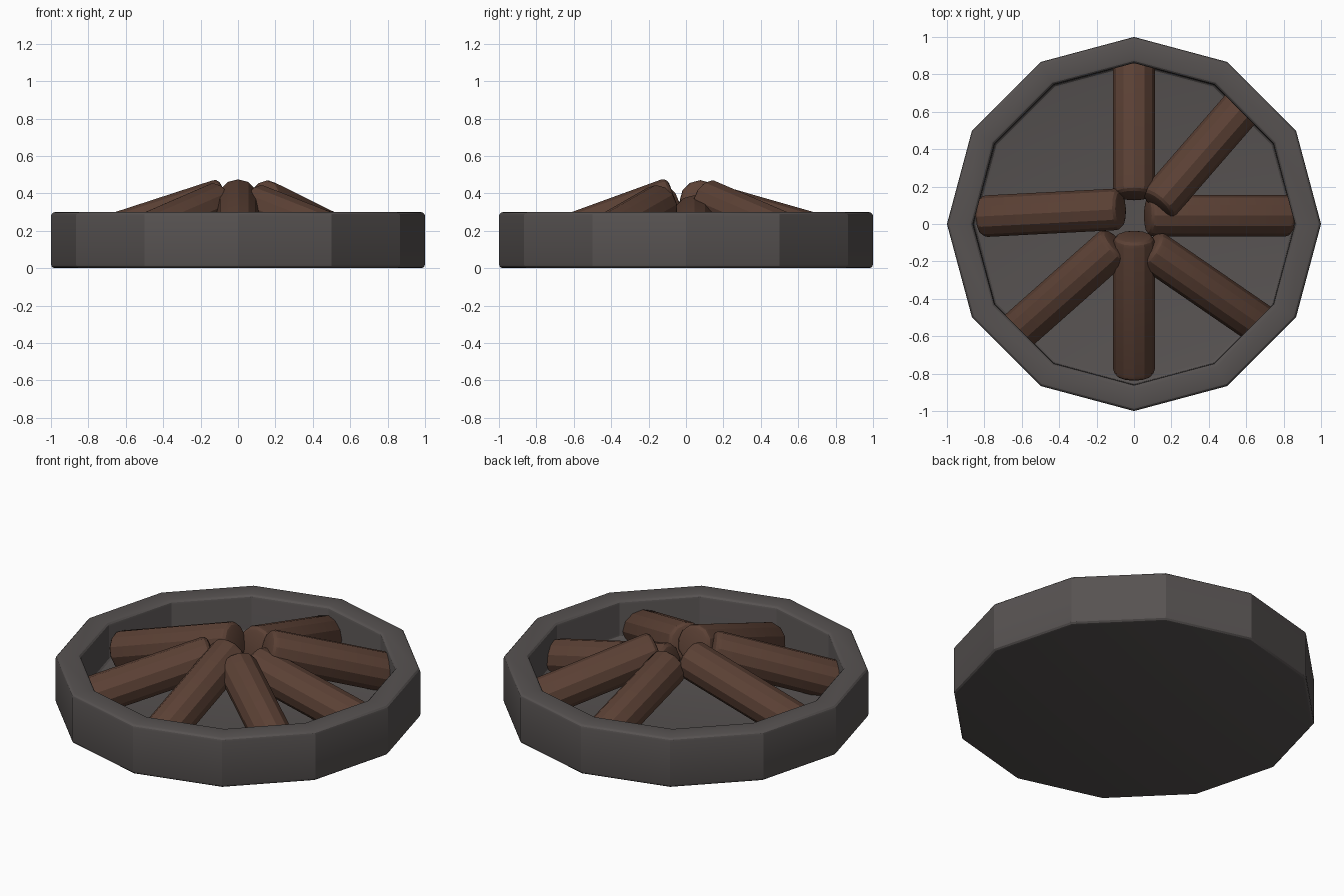
import bpy, bmesh, math
from mathutils import Matrix, Vector

if "Cube" in bpy.data.objects:
    bpy.data.objects.remove(bpy.data.objects["Cube"])


def material(name, rgb):
    m = bpy.data.materials.new(name)
    m.diffuse_color = (*rgb, 1)
    m.use_nodes = True
    m.node_tree.nodes["Principled BSDF"].inputs["Base Color"].default_value = m.diffuse_color
    return m


def finish(bm, name, mat, bevel, smooth):
    me = bpy.data.meshes.new(name)
    bm.normal_update()
    bm.to_mesh(me)
    bm.free()
    ob = bpy.data.objects.new(name, me)
    bpy.context.collection.objects.link(ob)
    me.materials.append(mat)
    mod = ob.modifiers.new("soft_edges", 'BEVEL')
    mod.width = bevel
    mod.segments = 3
    mod.limit_method = 'ANGLE'
    mod.angle_limit = math.radians(50)
    # Apply the bevel, then smooth the rounded rims only
    bpy.ops.object.select_all(action='DESELECT')
    ob.select_set(True)
    bpy.context.view_layer.objects.active = ob
    bpy.ops.object.modifier_apply(modifier=mod.name)
    bpy.ops.object.shade_smooth_by_angle(angle=math.radians(smooth))
    return ob


stone = material("dark_stone", (0.095, 0.085, 0.083))
wood = material("bark_brown", (0.105, 0.052, 0.035))

# Twelve-sided fire bowl: solid disc with the top inset and pushed down
bm = bmesh.new()
bmesh.ops.create_cone(bm, cap_ends=True, segments=12, radius1=1, radius2=1,
                      depth=0.3, matrix=Matrix.Translation((0, 0, 0.15)))
bm.normal_update()
top = max(bm.faces, key=lambda f: f.calc_center_median().z)
bmesh.ops.inset_region(bm, faces=[top], thickness=0.135, use_even_offset=True)
floor = bmesh.ops.extrude_discrete_faces(bm, faces=[top])["faces"][0]
bmesh.ops.translate(bm, vec=(0, 0, -0.22), verts=floor.verts)
finish(bm, "fire_bowl", stone, 0.022, 28)

# Logs leaning to the middle: centre, outward heading, downward tilt (degrees)
logs = [
    ((0.457, 0.045, 0.2), 0, 13),
    ((0.37, 0.385, 0.25), 49, 18),
    ((0.0, 0.53, 0.228), 90, 16),
    ((-0.445, 0.06, 0.252), 183, 18),
    ((-0.375, -0.355, 0.235), 221.5, 18),
    ((0.0, -0.437, 0.245), 270, 20),
    ((0.39, -0.342, 0.225), 325.5, 18),
]
for i, (centre, heading, tilt) in enumerate(logs, 1):
    bm = bmesh.new()
    bmesh.ops.create_cone(bm, cap_ends=True, segments=12, radius1=0.111,
                          radius2=0.111, depth=0.795)
    bm.transform(Matrix.Translation(Vector(centre))
                 @ Matrix.Rotation(math.radians(heading), 4, 'Z')
                 @ Matrix.Rotation(math.radians(90 + tilt), 4, 'Y'))
    finish(bm, f"log_{i}", wood, 0.035, 28)
